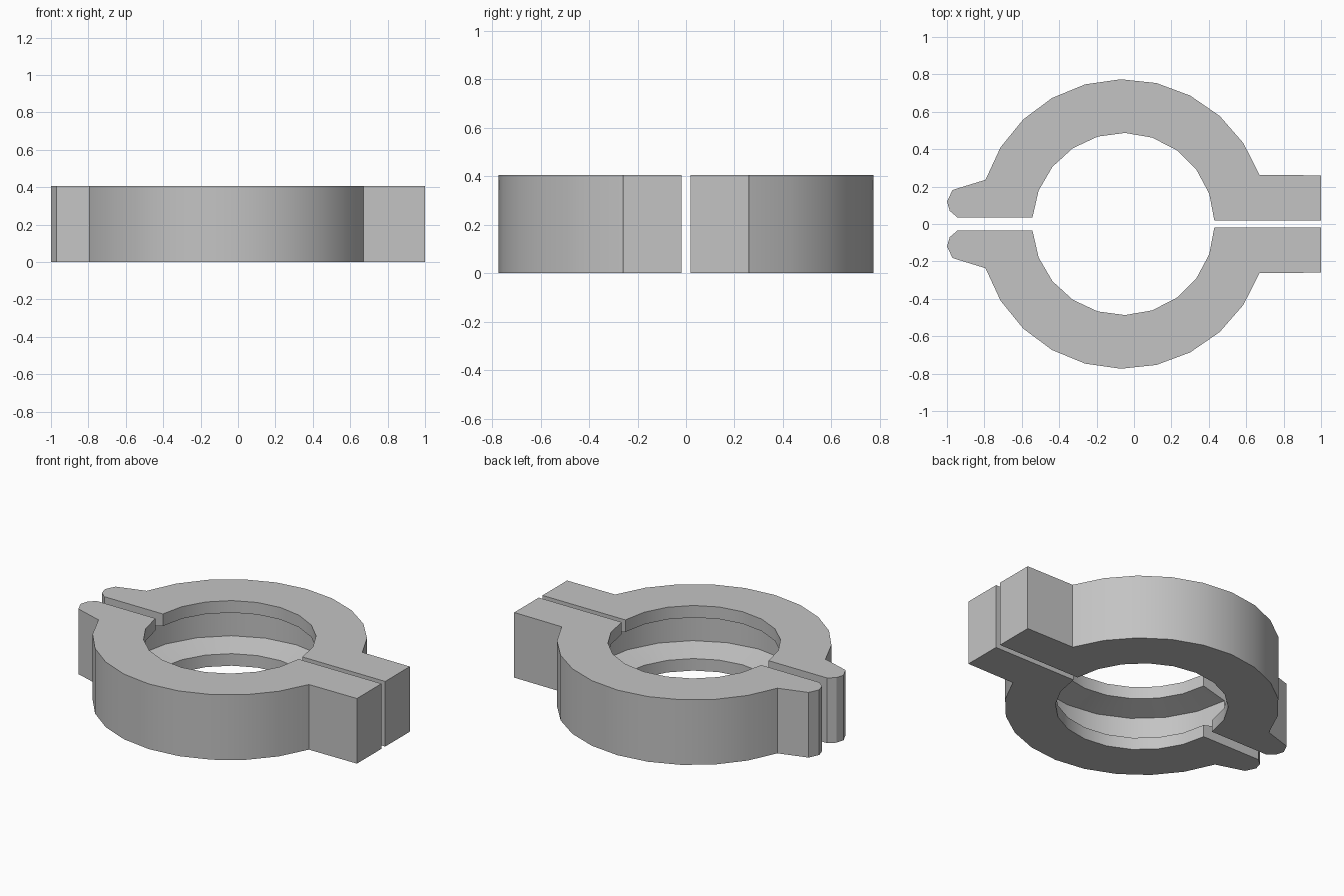
import bpy, bmesh
from math import asin, atan2, cos, sin, pi, radians

cube = bpy.data.objects.get("Cube")
if cube:
    bpy.data.objects.remove(cube, do_unlink=True)

HEIGHT = 0.405
CENTRE_X = -0.057
OUTER, BORE, GROOVE = 0.774, 0.487, 0.64
GAP_LEFT, GAP_RIGHT = 0.018, 0.036     # half gaps at the lug and at the hinge jaw
LIP, SLOPE = 0.075, 0.04               # lip height at the bore, rise of its sloped face
SEGMENTS = 10

metal = bpy.data.materials.new("grey metal")
metal.use_nodes = True
grey = (0.55, 0.55, 0.55, 1)
metal.diffuse_color = grey
metal.node_tree.nodes["Principled BSDF"].inputs["Base Color"].default_value = grey


def arc(radius, start, end):
    steps = [start + (end - start) * i / SEGMENTS for i in range(SEGMENTS + 1)]
    return [(CENTRE_X + radius * cos(a), radius * sin(a)) for a in steps]


def inner_arc(radius):
    # ends exactly on the two split planes
    return arc(radius, asin(GAP_LEFT / radius), pi - asin(GAP_RIGHT / radius))


def clamp_half(name, side):
    bm = bmesh.new()

    def ring(points, z):
        return [bm.verts.new((x, side * y, z)) for x, y in points]

    def strip(low, high):
        for i in range(len(low) - 1):
            bm.faces.new((low[i], low[i + 1], high[i + 1], high[i]))

    # outside path: square lug, round body, rounded hinge jaw
    lug = [(1, GAP_LEFT), (1, 0.26)]
    body = arc(OUTER, atan2(0.26, 0.722), atan2(0.235, -0.733))
    jaw = [(-0.97, 0.182), (-1, 0.12), (-0.985, 0.07), (-0.945, GAP_RIGHT)]
    path = lug + body + jaw
    bottom, top = ring(path, 0), ring(path, HEIGHT)
    strip(bottom, top)

    # bore with a groove between two sloped lips
    section = [(BORE, 0), (BORE, LIP), (GROOVE, LIP + SLOPE),
               (GROOVE, HEIGHT - LIP - SLOPE), (BORE, HEIGHT - LIP), (BORE, HEIGHT)]
    rings = [ring(inner_arc(r), z) for r, z in section]
    for low, high in zip(rings, rings[1:]):
        strip(low, high)

    # flat top, flat bottom and the two split faces
    bm.faces.new(bottom + rings[0][::-1])
    bm.faces.new(top + rings[-1][::-1])
    for end in (0, -1):
        bm.faces.new([bottom[end]] + [r[end] for r in rings] + [top[end]])

    bmesh.ops.recalc_face_normals(bm, faces=bm.faces)
    mesh = bpy.data.meshes.new(name)
    bm.to_mesh(mesh)
    bm.free()
    mesh.materials.append(metal)
    half = bpy.data.objects.new(name, mesh)
    bpy.context.collection.objects.link(half)
    bpy.ops.object.select_all(action='DESELECT')
    half.select_set(True)
    bpy.context.view_layer.objects.active = half
    bpy.ops.object.shade_smooth_by_angle(angle=radians(22))


clamp_half("back_clamp_half", 1)
clamp_half("front_clamp_half", -1)
